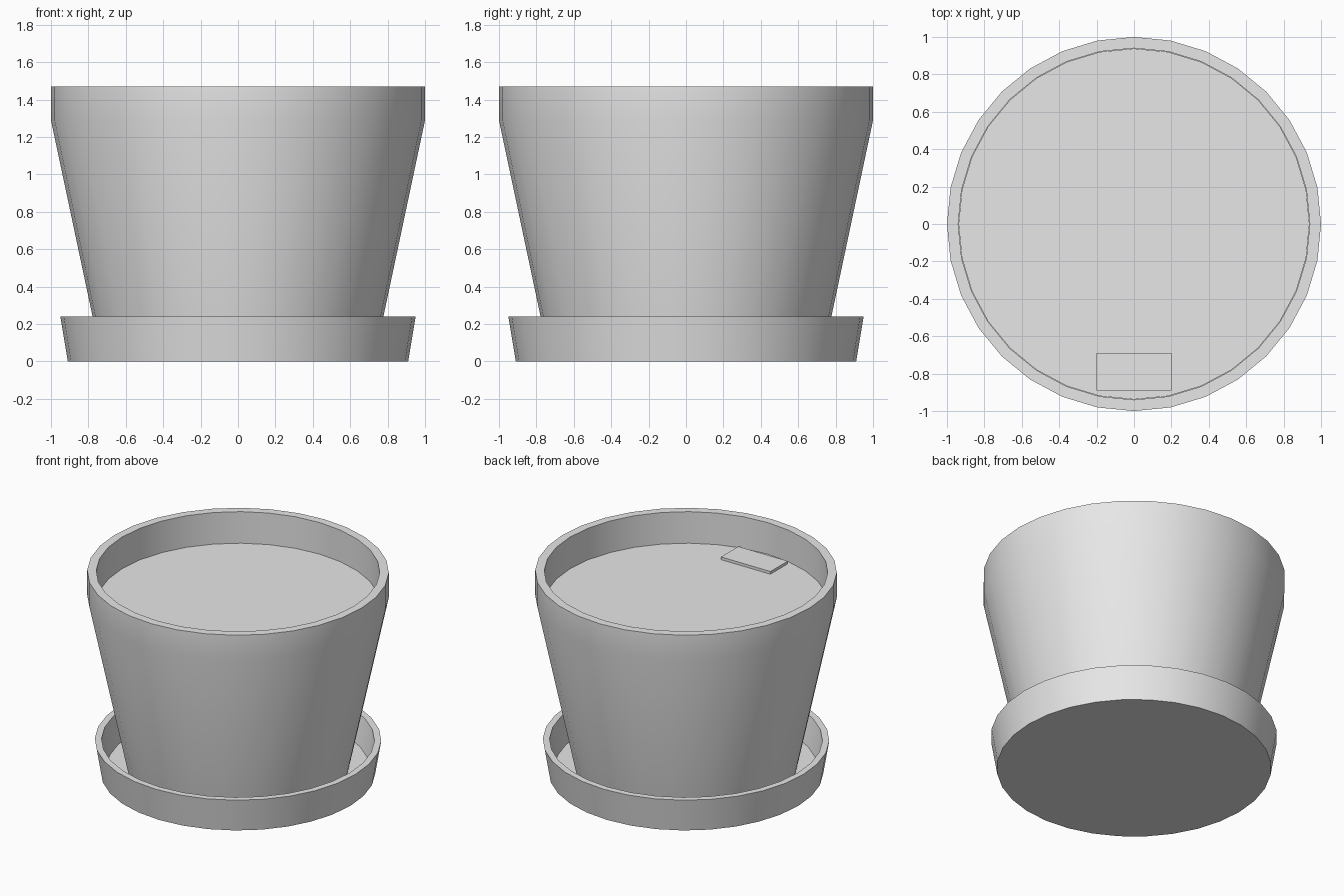
import bpy, bmesh, math

cube = bpy.data.objects.get("Cube")
if cube:
    bpy.data.objects.remove(cube, do_unlink=True)

SIDES = 32

grey = bpy.data.materials.new("plain_grey")
grey.use_nodes = True
colour = (0.8, 0.8, 0.8, 1)
grey.diffuse_color = colour
grey.node_tree.nodes["Principled BSDF"].inputs["Base Color"].default_value = colour


def add_object(name, bm):
    bmesh.ops.recalc_face_normals(bm, faces=bm.faces)
    mesh = bpy.data.meshes.new(name)
    bm.to_mesh(mesh)
    bm.free()
    mesh.materials.append(grey)
    obj = bpy.data.objects.new(name, mesh)
    bpy.context.collection.objects.link(obj)
    bpy.ops.object.select_all(action="DESELECT")
    obj.select_set(True)
    bpy.context.view_layer.objects.active = obj
    bpy.ops.object.shade_smooth_by_angle(angle=math.radians(30))
    return obj


def lathe(name, profile):
    """Turn a (radius, height) profile around z and cap both ends."""
    bm = bmesh.new()
    rings = []
    for radius, z in profile:
        rings.append([bm.verts.new((radius * math.cos(a), radius * math.sin(a), z))
                      for a in (math.tau * i / SIDES for i in range(SIDES))])
    for low, high in zip(rings, rings[1:]):
        for i in range(SIDES):
            j = (i + 1) % SIDES
            bm.faces.new((low[i], low[j], high[j], high[i]))
    bm.faces.new(rings[0])
    bm.faces.new(rings[-1])
    return add_object(name, bm)


# Saucer: outer wall, rim, inner wall and floor
lathe("saucer", [(0.91, 0), (0.95, 0.24), (0.905, 0.24), (0.87, 0.04)])

# Pot: tapered wall, straight collar, rim and inside wall down to the soil
lathe("pot", [(0.735, 0.04), (1, 1.29), (1, 1.47), (0.94, 1.47), (0.94, 1.23)])

# Soil surface
lathe("soil", [(0.938, 1.22), (0.938, 1.24)])

# Small flat tag lying on the soil near the front
bm = bmesh.new()
bmesh.ops.create_cube(bm, size=1)
bmesh.ops.scale(bm, verts=bm.verts, vec=(0.4, 0.2, 0.02))
bmesh.ops.translate(bm, verts=bm.verts, vec=(0, -0.79, 1.25))
add_object("soil_tag", bm)
